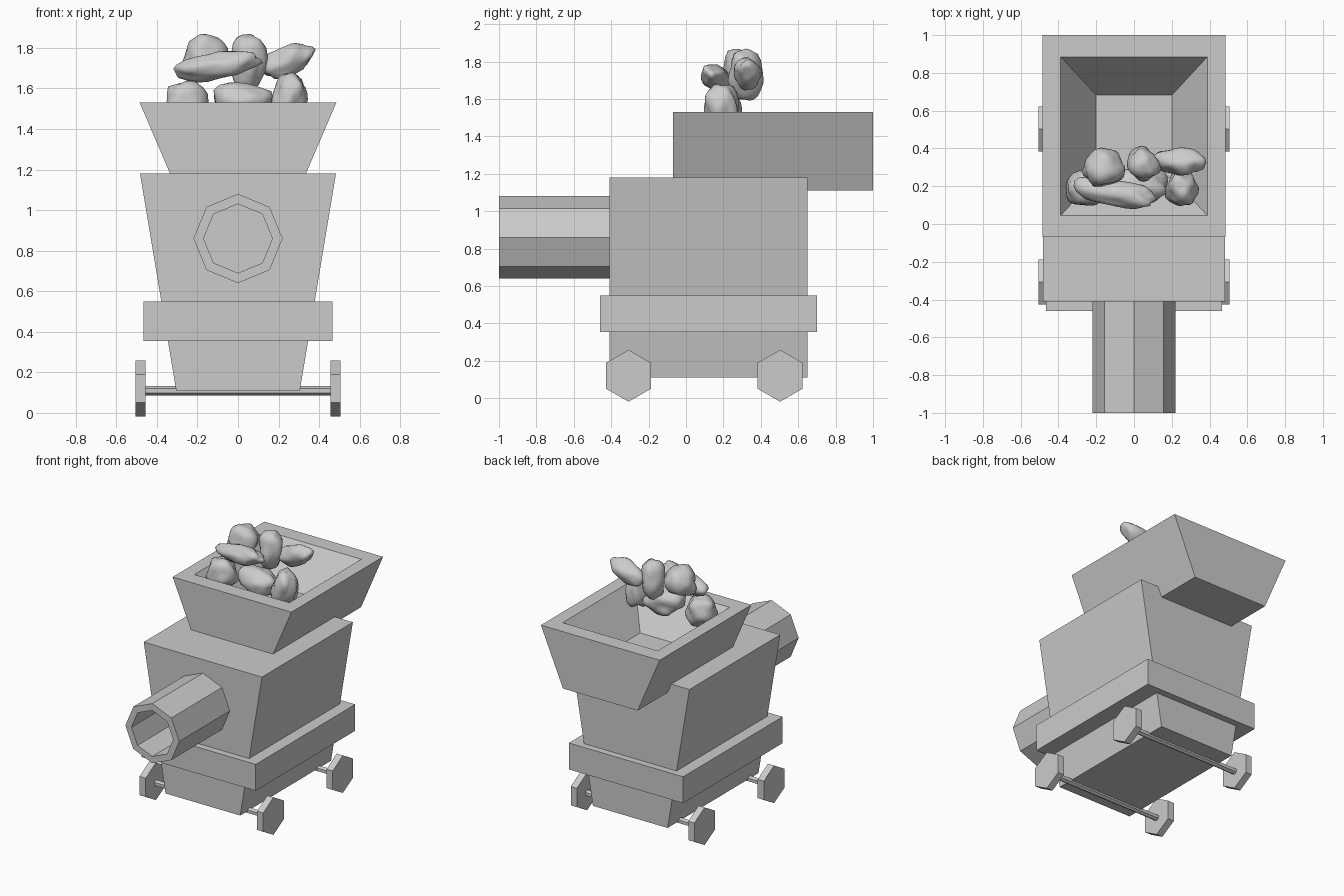
import bpy, bmesh, math
from mathutils import Vector, Matrix, noise

if "Cube" in bpy.data.objects:
    bpy.data.objects.remove(bpy.data.objects["Cube"])

grey = bpy.data.materials.new("plain grey")
grey.use_nodes = True
grey.diffuse_color = (0.6, 0.6, 0.6, 1)
grey.node_tree.nodes["Principled BSDF"].inputs["Base Color"].default_value = (0.6, 0.6, 0.6, 1)


def finish(bm, name, smooth=False):
    bmesh.ops.recalc_face_normals(bm, faces=bm.faces)
    for f in bm.faces:
        f.smooth = smooth
    mesh = bpy.data.meshes.new(name)
    bm.to_mesh(mesh)
    bm.free()
    mesh.materials.append(grey)
    obj = bpy.data.objects.new(name, mesh)
    bpy.context.collection.objects.link(obj)
    return obj


def flared_box(low, high, y0, y1, z0, z1):
    """Box whose half width goes from low at the bottom to high at the top."""
    bm = bmesh.new()
    bmesh.ops.create_cube(bm, size=2)
    for v in bm.verts:
        v.co = (v.co.x * (high if v.co.z > 0 else low),
                y1 if v.co.y > 0 else y0,
                z1 if v.co.z > 0 else z0)
    return bm


def bar(name, sides, radius, length, centre, rotation):
    bm = bmesh.new()
    bmesh.ops.create_cone(bm, cap_ends=True, segments=sides, radius1=radius,
                          radius2=radius, depth=length,
                          matrix=Matrix.Translation(centre) @ rotation)
    return finish(bm, name)


# Body and the band around it
finish(flared_box(0.305, 0.483, -0.41, 0.65, 0.11, 1.18), "body")
finish(flared_box(0.467, 0.467, -0.46, 0.70, 0.355, 0.55), "body_band")

# Hopper: a rim, then a tapered hollow
bm = flared_box(0.305, 0.485, -0.07, 1.0, 1.11, 1.53)
top = max(bm.faces, key=lambda f: f.calc_center_median().z)
for sx, sy, drop in ((0.8, 0.785, 0), (0.52, 0.52, 0.27)):
    top = bmesh.ops.extrude_discrete_faces(bm, faces=[top])["faces"][0]
    mid = top.calc_center_median()
    for v in top.verts:
        d = v.co - mid
        v.co = mid + Vector((d.x * sx, d.y * sy, -drop))
finish(bm, "hopper")

# Eight-sided front pipe, open at its end
bm = bmesh.new()
rings = []
for radius, y in ((0.22, -0.40), (0.22, -1.0), (0.17, -1.0), (0.17, -0.40)):
    rings.append([bm.verts.new((radius * math.sin(i * math.pi / 4), y,
                                0.86 + radius * math.cos(i * math.pi / 4)))
                  for i in range(8)])
for a, b in zip(rings, rings[1:]):
    for i in range(8):
        j = (i + 1) % 8
        bm.faces.new((a[i], a[j], b[j], b[i]))
finish(bm, "front_pipe")

# Wheels and axles, with a corner of each hexagon pointing along y
across = Matrix.Rotation(math.pi / 2, 4, 'Y') @ Matrix.Rotation(math.pi / 2, 4, 'Z')
for end, y in (("front", -0.307), ("back", 0.503)):
    bar(end + "_axle", 6, 0.0225, 0.95, (0, y, 0.109), across)
    for side, x in (("left", 0.48), ("right", -0.48)):
        bar(f"{end}_{side}_wheel", 6, 0.1386, 0.05, (x, y, 0.12), across)

# Heap of lumpy rocks: centre, size, turn about y, turn about z
rocks = [
    ((-0.10, 0.165, 1.71), (0.45, 0.14, 0.14), -0.15, -0.2),
    ((-0.16, 0.30, 1.76), (0.22, 0.21, 0.21), 0.2, 0.1),
    ((0.05, 0.32, 1.73), (0.18, 0.19, 0.28), 0.1, 0.2),
    ((0.25, 0.33, 1.735), (0.29, 0.15, 0.15), -0.4, -0.05),
    ((-0.25, 0.19, 1.52), (0.22, 0.20, 0.24), 0.2, 0.3),
    ((0.03, 0.20, 1.53), (0.30, 0.20, 0.20), 0.0, 0.0),
    ((0.255, 0.19, 1.55), (0.18, 0.19, 0.26), 0.1, 0.0),
]
for n, (centre, size, ty, tz) in enumerate(rocks):
    bm = bmesh.new()
    bmesh.ops.create_icosphere(bm, subdivisions=3, radius=1)
    for v in bm.verts:
        v.co *= 1 + 0.3 * noise.noise(v.co * 1.4 + Vector((n * 7.3, 2.1, 0.4)))
    low = [min(v.co[k] for v in bm.verts) for k in range(3)]
    high = [max(v.co[k] for v in bm.verts) for k in range(3)]
    turn = Matrix.Rotation(tz, 3, 'Z') @ Matrix.Rotation(ty, 3, 'Y')
    for v in bm.verts:
        unit = [(v.co[k] - low[k]) / (high[k] - low[k]) - 0.5 for k in range(3)]
        v.co = Vector(centre) + turn @ Vector([u * s for u, s in zip(unit, size)])
    finish(bm, f"rock_{n + 1}", smooth=True)
